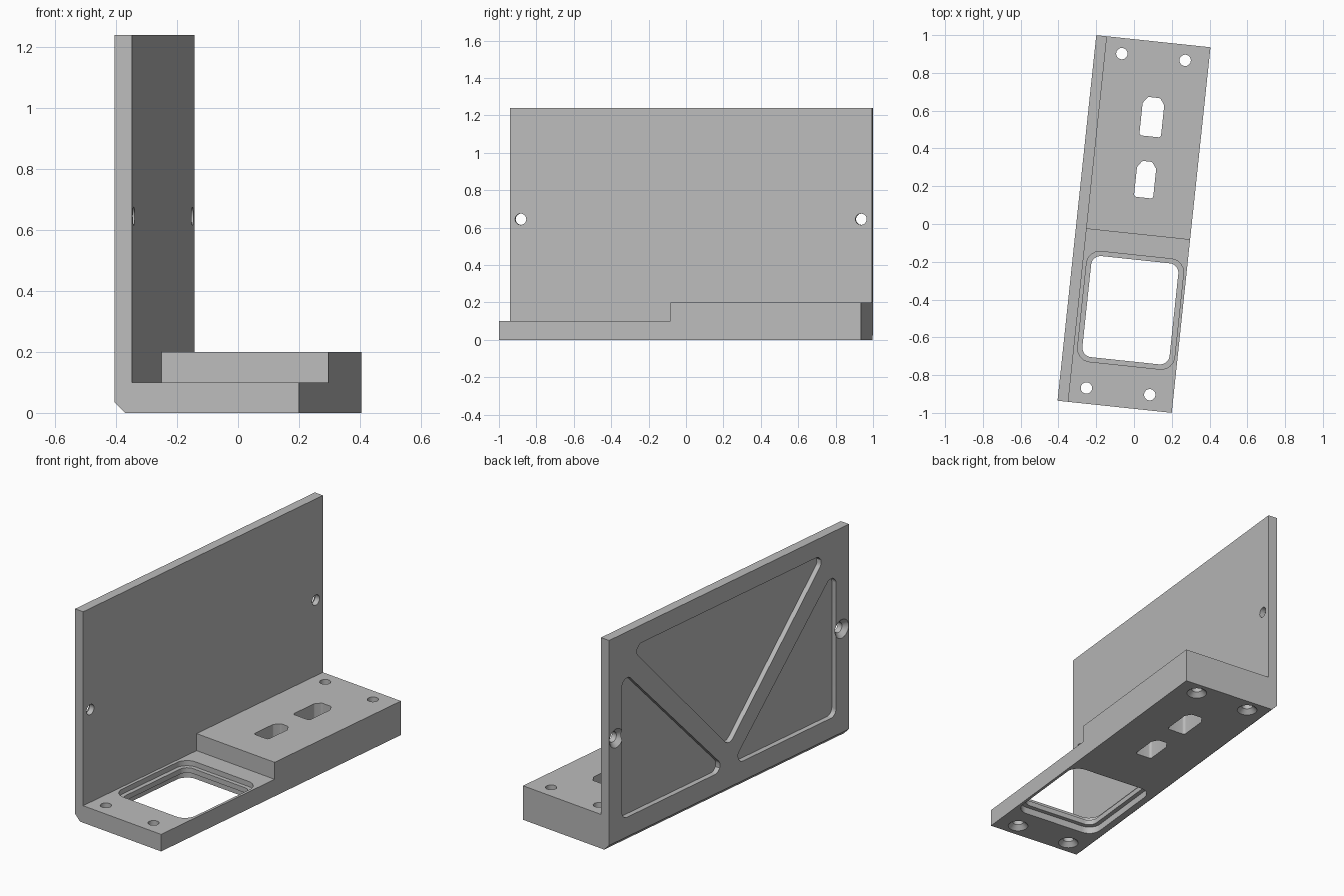
import bpy, bmesh, math
from mathutils import Vector, Matrix

if "Cube" in bpy.data.objects:
    bpy.data.objects.remove(bpy.data.objects["Cube"], do_unlink=True)

HALF_W, HALF_L = 0.304, 0.973
WALL_IN = -0.247
HEIGHT, LOW, HIGH = 1.24, 0.1, 0.2
STEP = -0.052
FAR = 0.3

grey = bpy.data.materials.new("plain grey")
grey.use_nodes = True
grey.diffuse_color = (0.5, 0.5, 0.5, 1)
grey.node_tree.nodes["Principled BSDF"].inputs["Base Color"].default_value = (0.5, 0.5, 0.5, 1)


def loft(name, loops):
    """Solid through matching loops of points, capped at both ends."""
    bm = bmesh.new()
    rings = [[bm.verts.new(p) for p in loop] for loop in loops]
    n = len(rings[0])
    for a, b in zip(rings, rings[1:]):
        for i in range(n):
            j = (i + 1) % n
            bm.faces.new((a[i], a[j], b[j], b[i]))
    bm.faces.new(rings[0])
    bm.faces.new(rings[-1])
    bmesh.ops.recalc_face_normals(bm, faces=bm.faces)
    mesh = bpy.data.meshes.new(name)
    bm.to_mesh(mesh)
    bm.free()
    mesh.materials.append(grey)
    obj = bpy.data.objects.new(name, mesh)
    bpy.context.collection.objects.link(obj)
    return obj


def rounded(corners, radius, steps=6):
    """Outline with its corners rounded."""
    pts = [Vector((*c, 0)) for c in corners]
    out = []
    for i, p in enumerate(pts):
        a = (pts[i - 1] - p).normalized()
        b = (pts[(i + 1) % len(pts)] - p).normalized()
        half = a.angle(b) / 2
        centre = p + (a + b).normalized() * radius / math.sin(half)
        t = radius / math.tan(half)
        va, vb = p + a * t - centre, p + b * t - centre
        for k in range(steps + 1):
            q = centre + va.lerp(vb, k / steps).normalized() * radius
            out.append((q.x, q.y))
    return out


def upright(outline, z):
    return [(x, y, z) for x, y in outline]


def sideways(outline, x):
    return [(x, y, z) for y, z in outline]


def circle(cx, cy, r, n=32):
    return [(cx + r * math.cos(math.tau * i / n), cy + r * math.sin(math.tau * i / n)) for i in range(n)]


def rect(x0, x1, y0, y1):
    return [(x0, y0), (x1, y0), (x1, y1), (x0, y1)]


def countersunk(cx, cy, place, face):
    """Screw hole that widens toward the given outer face."""
    stages = ((-0.02, 0.055), (0, 0.055), (0.025, 0.03), (FAR, 0.03))
    return loft("screw_cutter", [place(circle(cx, cy, r), face + d) for d, r in stages])


# Bracket body: wall and foot in one section with a chamfered heel
c = 0.035
section = [(-HALF_W + c, 0), (HALF_W, 0), (HALF_W, HIGH), (WALL_IN, HIGH),
           (WALL_IN, HEIGHT), (-HALF_W, HEIGHT), (-HALF_W, c)]
body = loft("angle_bracket", [[(x, y, z) for x, z in section] for y in (-HALF_L, HALF_L)])

# Lower front half of the foot
step_cut = rect(WALL_IN, 0.5, -1.2, STEP)
cutters = [loft("step_cutter", [upright(step_cut, z) for z in (LOW, 0.4)])]

# Window with a thin lip between an upper and a lower recess
outer = rounded(rect(-0.228, 0.288, -0.75, -0.163), 0.07)
inner = rounded(rect(-0.203, 0.261, -0.725, -0.187), 0.05)
for outline, low, high in ((inner, -0.1, FAR), (outer, 0.07, FAR), (outer, -0.1, 0.04)):
    cutters.append(loft("window_cutter", [upright(outline, z) for z in (low, high)]))

# Two slots with clipped rear corners
for x0, x1, y0, y1 in ((-0.022, 0.093, 0.47, 0.677), (-0.016, 0.086, 0.144, 0.337)):
    slot = [(x0, y0), (x1, y0), (x1, y1 - 0.035), (x1 - 0.025, y1), (x0 + 0.025, y1), (x0, y1 - 0.035)]
    cutters.append(loft("slot_cutter", [upright(rounded(slot, 0.014, 4), z) for z in (-0.1, FAR)]))

# Screw holes in the foot and the wall
for side in (-1, 1):
    for x in (-0.159, 0.178):
        cutters.append(countersunk(x, side * 0.89, upright, 0))
    cutters.append(countersunk(side * 0.915, 0.645, sideways, -HALF_W))

# Triangular pockets in the outside of the wall
pockets = [[(0, 0.28), (0.8, 1.135), (-0.8, 1.135)]]
for s in (-1, 1):
    pockets.append([(s * 0.868, 0.15), (s * 0.868, 1.03), (s * 0.018, 0.15)])
for tri in pockets:
    cutters.append(loft("pocket_cutter", [sideways(rounded(tri, 0.04), x) for x in (-0.4, -HALF_W + 0.03)]))

# Cut everything, then drop the cutters
for cutter in cutters:
    cutter.hide_render = True
    mod = body.modifiers.new("cut", "BOOLEAN")
    mod.operation = "DIFFERENCE"
    mod.solver = "EXACT"
    mod.object = cutter
deps = bpy.context.evaluated_depsgraph_get()
result = bpy.data.meshes.new_from_object(body.evaluated_get(deps))
body.modifiers.clear()
body.data = result
for cutter in cutters:
    bpy.data.objects.remove(cutter, do_unlink=True)
result.materials.clear()
result.materials.append(grey)
for poly in result.polygons:
    poly.material_index = 0

# Turn the bracket slightly about the vertical
result.transform(Matrix.Rotation(math.radians(-6.05), 4, "Z"))
bpy.ops.object.select_all(action="DESELECT")
body.select_set(True)
bpy.context.view_layer.objects.active = body
bpy.ops.object.shade_smooth_by_angle(angle=math.radians(30))
